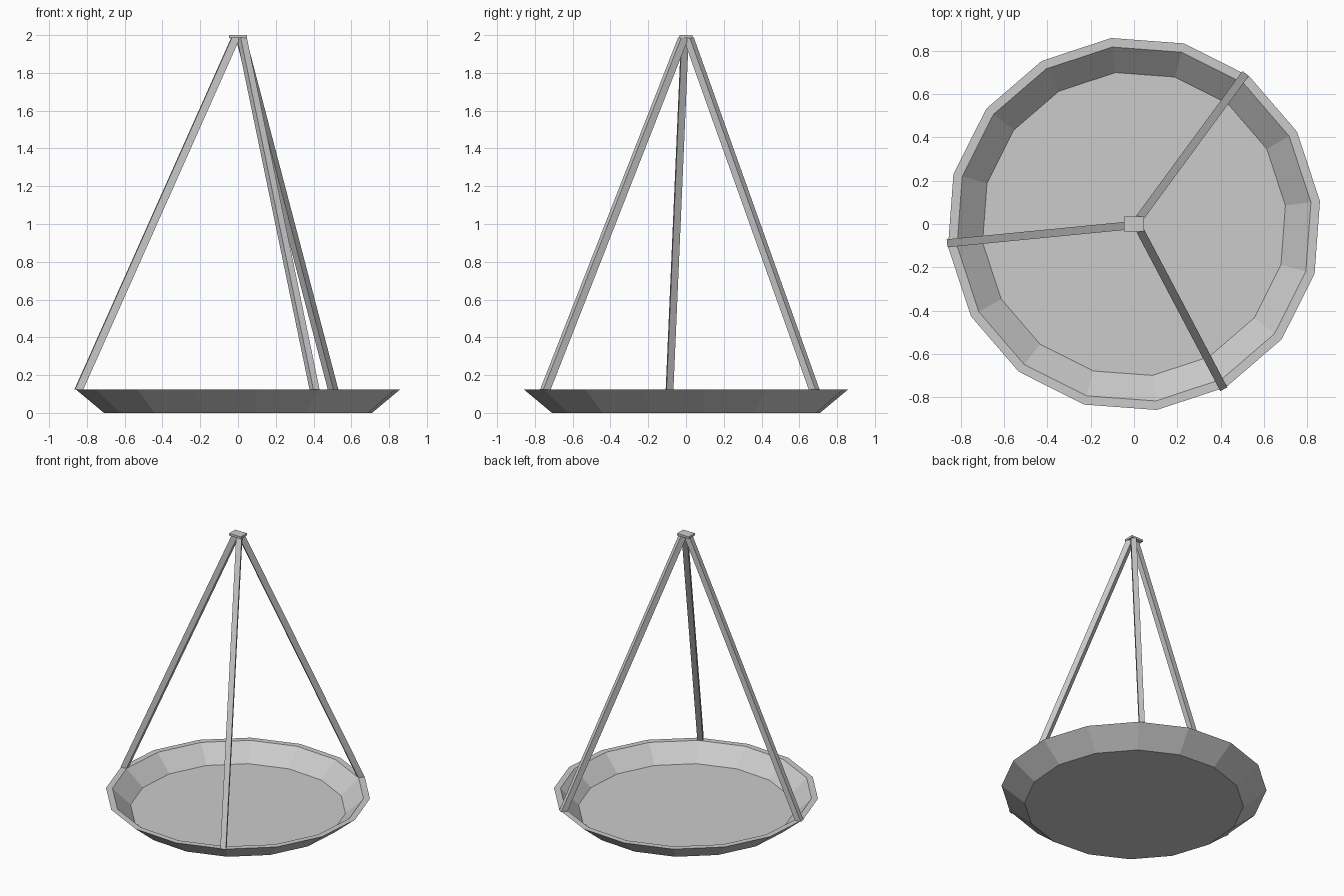
import bpy, bmesh, math
from mathutils import Vector

if "Cube" in bpy.data.objects:
    bpy.data.objects.remove(bpy.data.objects["Cube"])


def make_object(name, bm):
    bmesh.ops.recalc_face_normals(bm, faces=bm.faces[:])
    mesh = bpy.data.meshes.new(name)
    bm.to_mesh(mesh)
    bm.free()
    obj = bpy.data.objects.new(name, mesh)
    bpy.context.collection.objects.link(obj)
    return obj


def loft(name, rings):
    """Skin a stack of closed rings and cap both ends."""
    bm = bmesh.new()
    loops = [[bm.verts.new(p) for p in ring] for ring in rings]
    n = len(loops[0])
    for a, b in zip(loops, loops[1:]):
        for i in range(n):
            j = (i + 1) % n
            bm.faces.new((a[i], a[j], b[j], b[i]))
    bm.faces.new(loops[0])
    bm.faces.new(loops[-1])
    return make_object(name, bm)


# Dish: 16-sided shallow pan with a flared, flat-topped rim
SIDES, TURN = 16, math.radians(7)
RIM_Z = 0.125
profile = [(0.715, 0.0), (0.866, RIM_Z), (0.824, RIM_Z), (0.705, 0.012)]
loft("dish", [[(r * math.cos(TURN + math.tau * i / SIDES),
                r * math.sin(TURN + math.tau * i / SIDES), z)
               for i in range(SIDES)] for r, z in profile])


# Hanger rods: square bars leaning from the rim to the top plate
def rod(name, foot, top, radial=0.044, tangent=0.037):
    foot, top = Vector((*foot, RIM_Z)), Vector((*top, 1.987))
    out = Vector((foot.x - top.x, foot.y - top.y, 0)).normalized()
    side = Vector((-out.y, out.x, 0))
    corners = [(1, 1), (-1, 1), (-1, -1), (1, -1)]
    loft(name, [[c + out * (u * radial / 2) + side * (v * tangent / 2)
                 for u, v in corners] for c in (foot, top)])


rod("left_rod", (-0.842, -0.087), (-0.012, -0.006))
rod("back_rod", (0.503, 0.678), (0.015, 0.013))
rod("front_rod", (0.405, -0.744), (0.02, -0.014))

# Top plate joining the rods
bpy.ops.mesh.primitive_cube_add(size=1, location=(0, 0, 1.9925))
plate = bpy.context.object
plate.name = "top_plate"
plate.scale = (0.094, 0.07, 0.015)
